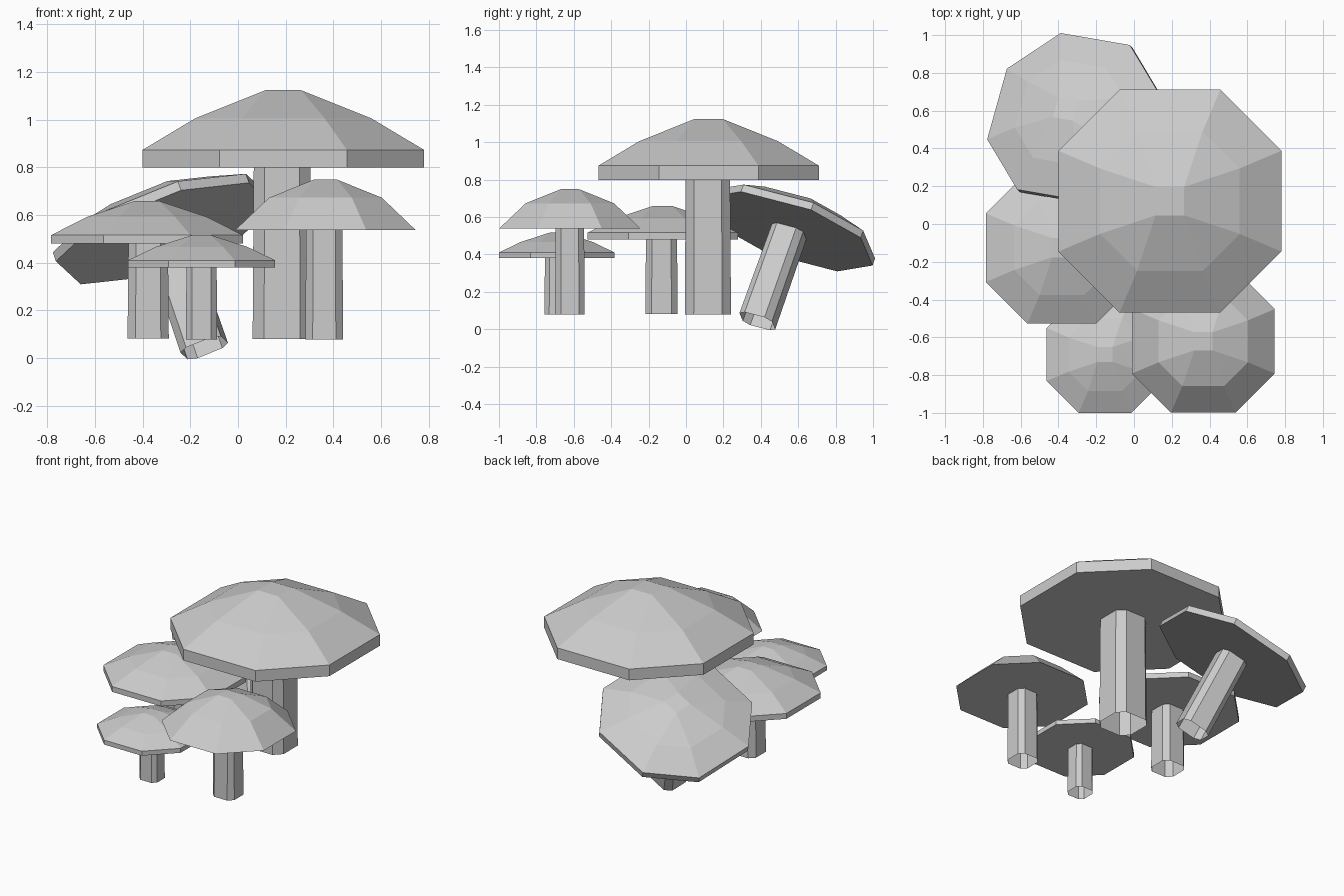
import bpy, bmesh
from mathutils import Matrix, Vector

if "Cube" in bpy.data.objects:
    bpy.data.objects.remove(bpy.data.objects["Cube"])


def octagon(bm, h, e, z):
    """Ring of 8 verts: a square of half-width h with corners cut, half-edge e."""
    pts = [(e, h), (-e, h), (-h, e), (-h, -e), (-e, -h), (e, -h), (h, -e), (h, e)]
    return [bm.verts.new((x, y, z)) for x, y in pts]


def bridge(bm, a, b):
    for i in range(8):
        j = (i + 1) % 8
        bm.faces.new((a[i], a[j], b[j], b[i]))


def finish(bm, name, matrix):
    bmesh.ops.remove_doubles(bm, verts=bm.verts, dist=0.0005)
    bmesh.ops.recalc_face_normals(bm, faces=bm.faces)
    me = bpy.data.meshes.new(name)
    bm.to_mesh(me)
    bm.free()
    ob = bpy.data.objects.new(name, me)
    ob.matrix_world = matrix
    bpy.context.collection.objects.link(ob)


def mushroom(name, matrix, h, rim, ring_z, top_z, stem_h, stem_len, stem_offset=(0, 0)):
    """Local z = 0 is the upper edge of the cap rim."""
    # cap: flat underside, short rim, two sloped bands, small square top
    bm = bmesh.new()
    e = h * 0.452
    rings = [octagon(bm, h, e, 0),
             octagon(bm, h * 0.626, e * 0.65, ring_z),
             octagon(bm, h * 0.127, h * 0.127, top_z)]
    if rim > 0:
        rings.insert(0, octagon(bm, h, e, -rim))
    for a, b in zip(rings, rings[1:]):
        bridge(bm, a, b)
    bm.faces.new(rings[0][::-1])
    bmesh.ops.remove_doubles(bm, verts=rings[-1], dist=0.0005)
    bm.verts.ensure_lookup_table()
    top = [v for v in bm.verts if abs(v.co.z - top_z) < 1e-5]
    bmesh.ops.contextual_create(bm, geom=top)
    finish(bm, name + "_cap", matrix)

    # stem: slightly tapered tube, open at the bottom
    bm = bmesh.new()
    low = octagon(bm, stem_h * 1.03, stem_h * 0.63, -rim - stem_len)
    high = octagon(bm, stem_h * 0.99, stem_h * 0.61, -rim)
    bridge(bm, low, high)
    finish(bm, name + "_stem", matrix @ Matrix.Translation((*stem_offset, 0)))


T = Matrix.Translation

# upright mushrooms
mushroom("large", T((0.19, 0.121, 0.874)), 0.59, 0.075, 0.132, 0.25, 0.12, 0.72, (-0.005, -0.004))
mushroom("right", T((0.367, -0.621, 0.538)), 0.378, 0, 0.135, 0.211, 0.077, 0.46, (-0.005, 0))
mushroom("small", T((-0.153, -0.691, 0.41)), 0.309, 0.03, 0.056, 0.106, 0.064, 0.302)
mushroom("left", T((-0.382, -0.125, 0.516)), 0.402, 0.036, 0.076, 0.143, 0.084, 0.398, (0.005, -0.006))

# leaning mushroom at the back
n = Vector((-0.345, 0.355, 1)).normalized()
u = Vector((0.90, -0.156, 0.366))
u = (u - n * u.dot(n)).normalized()
v = n.cross(u)
tilt = Matrix((u, v, n)).transposed().to_4x4()
mushroom("leaning", T((-0.32, 0.565, 0.56)) @ tilt, 0.443, 0.042, 0.075, 0.14, 0.09, 0.535)
